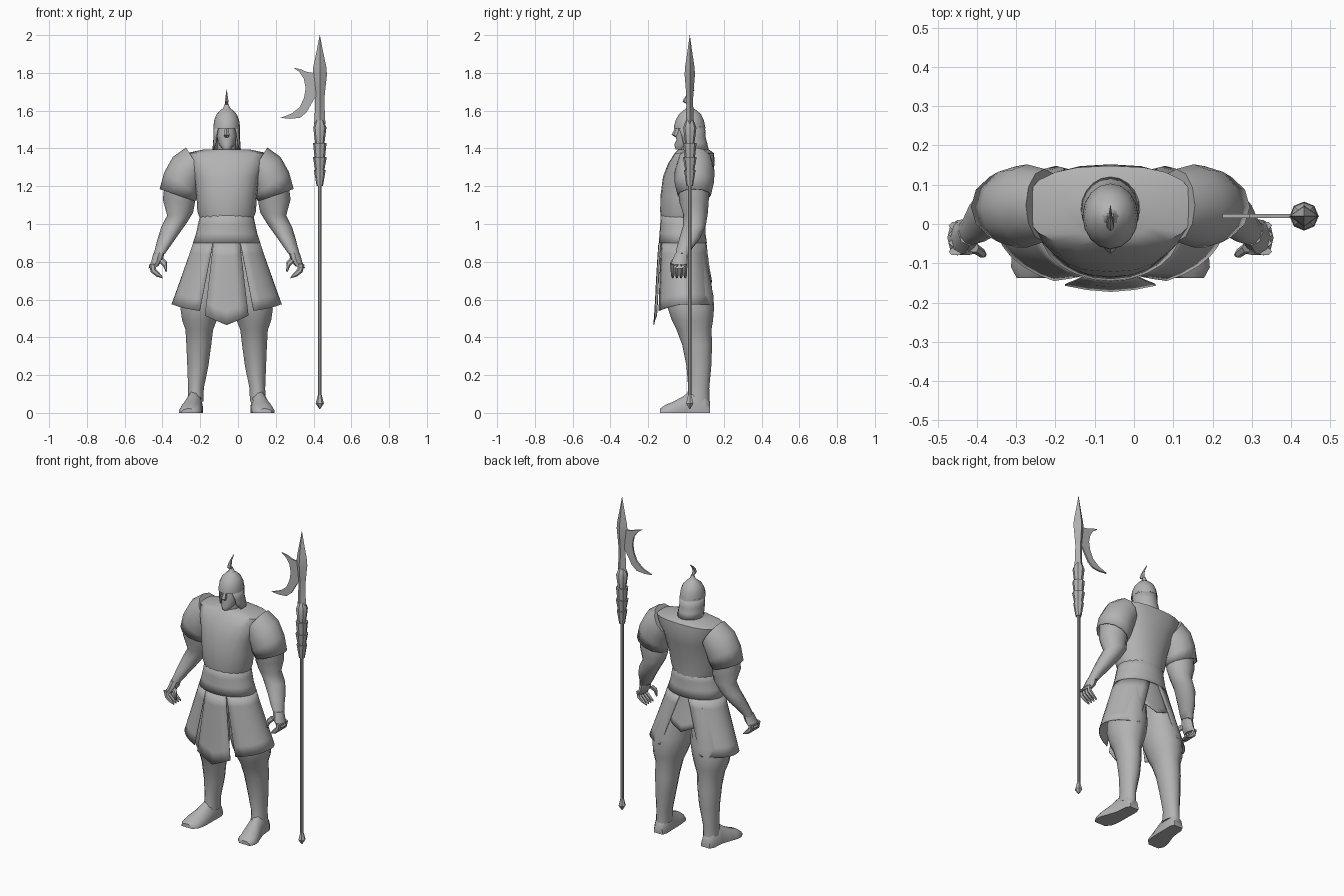
import bpy, bmesh, math
from mathutils import Vector

if "Cube" in bpy.data.objects:
    bpy.data.objects.remove(bpy.data.objects["Cube"])

CX = -0.06  # body centre line
grey = bpy.data.materials.new("grey")
grey.diffuse_color = (0.45, 0.45, 0.45, 1)
grey.use_nodes = True
grey.node_tree.nodes["Principled BSDF"].inputs["Base Color"].default_value = grey.diffuse_color


def finish(name, bm, angle=40, thick=0):
    bmesh.ops.recalc_face_normals(bm, faces=bm.faces)
    me = bpy.data.meshes.new(name)
    bm.to_mesh(me)
    bm.free()
    me.materials.append(grey)
    for p in me.polygons:
        p.use_smooth = True
    me.set_sharp_from_angle(angle=math.radians(angle))
    ob = bpy.data.objects.new(name, me)
    bpy.context.collection.objects.link(ob)
    if thick:
        m = ob.modifiers.new("thickness", 'SOLIDIFY')
        m.thickness = thick
    return ob


def grid(name, rows, closed=True, caps=(True, True), angle=40, thick=0):
    """Skin a list of point rows; closed rows become a tube."""
    bm = bmesh.new()
    vs = [[bm.verts.new(p) for p in r] for r in rows]
    n = len(rows[0])
    for a, b in zip(vs, vs[1:]):
        for i in range(n if closed else n - 1):
            j = (i + 1) % n
            bm.faces.new((a[i], a[j], b[j], b[i]))
    if closed:
        if caps[0]:
            bm.faces.new(vs[0])
        if caps[1]:
            bm.faces.new(vs[-1])
    return finish(name, bm, angle, thick)


def spow(v, p):
    return math.copysign(abs(v) ** p, v)


def level(z, x0, x1, y0, y1, n=16, p=1.0):
    """Horizontal rounded ring filling a box."""
    out = []
    for i in range(n):
        t = 2 * math.pi * i / n
        out.append((CX + (x0 + x1) / 2 + (x1 - x0) / 2 * spow(math.sin(t), p),
                    (y0 + y1) / 2 - (y1 - y0) / 2 * spow(math.cos(t), p), z))
    return out


def slant(s, xo, zo, xi, zi, y0, y1, n=12):
    """Ring spanning an outer and an inner point, and a depth range."""
    out = []
    for i in range(n):
        t = 2 * math.pi * i / n
        k = (1 + math.cos(t)) / 2
        out.append((CX + s * (xi + (xo - xi) * k),
                    (y0 + y1) / 2 + (y1 - y0) / 2 * math.sin(t), zi + (zo - zi) * k))
    return out


# Torso armour
grid("torso", [level(z, -w, w, a, b, 20, p) for z, w, a, b, p in (
    (1.02, .138, -.13, .10, 1), (1.065, .155, -.137, .105, 1), (1.15, .16, -.135, .115, .9),
    (1.25, .175, -.122, .14, .85), (1.32, .20, -.095, .152, .8), (1.375, .215, -.06, .148, .8),
    (1.395, .12, -.04, .12, 1))])

# Skirt
PROFILE = ((1.07, .136, -.132, .10), (.95, .162, -.14, .103), (.85, .195, -.148, .118),
           (.70, .247, -.157, .145), (.575, .292, -.163, .168), (.45, .33, -.172, .18))


def at(z):
    for a, b in zip(PROFILE, PROFILE[1:]):
        if z >= b[0]:
            t = (a[0] - z) / (a[0] - b[0])
            return [u + (v - u) * t for u, v in zip(a, b)]
    return PROFILE[-1]


def skirt_point(th, z, inset=0):
    _, w, f, b = at(z)
    return (CX + (w - inset) * math.sin(th),
            (f + b) / 2 - ((b - f) / 2 - inset) * math.cos(th), z)


def skirt_angle(x, z):
    return math.asin(min(1, x / at(z)[1]))


def panel(name, top, bottom, left, right, n, inset=0, rows=6):
    """left/right give edge angles by t; bottom gives hem height by u."""
    pts = []
    for r in range(rows + 1):
        t = r / rows
        row = []
        for i in range(n + 1):
            u = i / n
            row.append(skirt_point(left(t) + (right(t) - left(t)) * u,
                                   top + (bottom(u) - top) * t, inset))
        pts.append(row)
    grid(name, pts, closed=False, thick=.004)


grid("skirt_waist", [[skirt_point(2 * math.pi * i / 24, z) for i in range(24)]
                     for z in (1.07, 1.0, .95, .9)], caps=(False, False), thick=.004)


def front_edge(t):
    return skirt_angle(.070 + .045 * t, .90 - .385 * t)


panel("skirt_front_panel", .9, lambda u: .465 + .05 * abs(2 * u - 1),
      lambda t: -front_edge(t), front_edge, 4, -.002)
panel("skirt_back_panel", .92, lambda u: .69 + .06 * abs(2 * u - 1),
      lambda t: math.pi - .55, lambda t: math.pi + .55, 4, .008)
for s, side in ((-1, "left"), (1, "right")):
    panel("skirt_panel_" + side, .9, lambda u: .54 + .035 * min(1, u * 2.5),
          lambda t: s * skirt_angle(.073 + .07 * t, .9 - .36 * t),
          lambda t: s * (math.pi - skirt_angle(.03 + .11 * t, .9 - .33 * t)), 12)

# Limbs, one set per side
for s, side in ((-1, "left"), (1, "right")):
    grid("shoulder_guard_" + side, [slant(s, *r) for r in (
        (.215, 1.405, .12, 1.25, -.045, .14), (.285, 1.355, .14, 1.20, -.06, .152),
        (.33, 1.275, .15, 1.155, -.06, .147), (.355, 1.185, .165, 1.12, -.045, .132))],
        caps=(True, False), thick=.004)
    grid("arm_" + side, [slant(s, *r) for r in (
        (.325, 1.24, .16, 1.18, -.045, .125), (.338, 1.13, .17, 1.10, -.035, .12),
        (.315, 1.045, .178, 1.06, -.015, .115), (.346, .985, .215, 1.0, -.015, .105),
        (.366, .92, .265, .93, -.035, .075), (.38, .865, .30, .88, -.05, .035),
        (.39, .83, .325, .845, -.055, .015))])
    grid("palm_" + side, [slant(s, *r, n=8) for r in (
        (.388, .845, .328, .85, -.055, .012), (.40, .80, .34, .805, -.075, .012),
        (.415, .765, .365, .775, -.08, .01))])
    for k in range(4):
        y = -.07 + .022 * k
        grid("finger_%s_%d" % (side, k + 1), [slant(s, a, b, c, d, y - r, y + r, 6)
             for a, b, c, d, r in ((.412, .785, .375, .79, .011), (.402, .745, .375, .762, .011),
                                   (.372, .722, .356, .742, .010), (.338, .712, .34, .722, .005))])
    grid("thumb_" + side, [slant(s, a, b, c, d, y - r, y + r, 6) for a, b, c, d, y, r in (
        (.36, .80, .335, .82, -.06, .013), (.335, .775, .317, .80, -.075, .012),
        (.322, .745, .315, .75, -.078, .005))])
    # Leg, rings given as height, inner x, outer x, front y, back y
    grid("leg_" + side, [level(z, min(s * a, s * b), max(s * a, s * b), f, k, 14)
         for z, a, b, f, k in (
             (.85, .01, .165, -.09, .10), (.62, .015, .24, -.105, .145), (.55, .03, .247, -.095, .148),
             (.49, .05, .238, -.075, .143), (.44, .07, .22, -.05, .135), (.36, .08, .215, -.02, .138),
             (.25, .095, .21, .002, .134), (.13, .12, .205, .012, .123), (.06, .122, .208, .0, .125))])
    # Foot, sections from heel to toe: y, inner x, outer x, height
    foot = []
    for y, a, b, h in ((.128, .135, .195, .06), (.10, .125, .21, .10), (.03, .127, .215, .12),
                       (-.02, .127, .232, .085), (-.07, .13, .25, .058), (-.11, .138, .253, .042),
                       (-.138, .165, .238, .022)):
        m, w = (a + b) / 2, (b - a) / 2
        foot.append([(CX + s * (m + w * c), y, h * k) for c, k in (
            (-1, 0), (-1, .3), (-.75, .75), (-.25, 1), (.25, 1), (.75, .75), (1, .3), (1, 0))])
    grid("foot_" + side, foot, angle=50)

# Neck, face and helmet
grid("neck", [level(z, -.05, .05, -.03, .08, 12) for z in (1.36, 1.47)])
grid("face", [level(z, -w, w, f, b, 12) for z, w, f, b in (
    (1.395, .020, -.055, .0), (1.42, .040, -.062, .04), (1.445, .048, -.05, .06),
    (1.465, .052, -.056, .07), (1.495, .052, -.042, .07), (1.53, .055, -.045, .08))])
grid("nose", [level(z, -w, w, f, -.03, 6) for z, w, f in (
    (1.455, .012, -.05), (1.472, .017, -.076), (1.515, .009, -.055))])
grid("helmet_dome", [level(z, -w, w, f, b, 16) for z, w, f, b in (
    (1.505, .071, -.064, .103), (1.52, .070, -.063, .101), (1.55, .066, -.055, .094),
    (1.58, .054, -.038, .08), (1.602, .034, -.013, .056), (1.618, .012, .01, .03))])
guard = []
for z, w, f, b, start in ((1.515, .070, -.06, .101, .7), (1.46, .070, -.055, .104, .95),
                          (1.43, .073, -.05, .112, .95), (1.395, .075, -.045, .12, 1.25)):
    guard.append([])
    for i in range(13):
        t = start + (2 * math.pi - 2 * start) * i / 12
        guard[-1].append((CX + w * math.sin(t), (f + b) / 2 - (b - f) / 2 * math.cos(t), z))
grid("neck_guard", guard, closed=False, thick=.005)
grid("plume_base", [level(z, -r, r, .02 - r, .02 + r, 8) for z, r in (
    (1.60, .032), (1.615, .018), (1.64, .008))])
grid("plume", [level(z, -w, w, y - d, y + d, 6) for z, w, y, d in (
    (1.632, .007, .018, .008), (1.648, .011, .0, .018), (1.665, .009, .004, .016),
    (1.685, .005, .016, .010), (1.70, .003, .032, .006), (1.712, .001, .046, .001))])

# Halberd
HX, HY = .433, .02


def turned(name, prof, n, ky=1.0, angle=30):
    grid(name, [[(HX + r * math.cos(2 * math.pi * i / n),
                  HY + ky * r * math.sin(2 * math.pi * i / n), z) for i in range(n)]
                for z, r in prof], angle=angle)


turned("shaft", ((.06, .010), (1.25, .010)), 8)
turned("shaft_foot", ((.02, .002), (.05, .022), (.095, .010)), 6)
turned("shaft_collar", ((1.20, .017), (1.285, .031), (1.285, .024), (1.355, .037), (1.355, .028),
                        (1.43, .036), (1.43, .025), (1.51, .035), (1.53, .028), (1.55, .02)), 8)
turned("spear_head", ((1.53, .030), (1.58, .027), (1.66, .024), (1.72, .030), (1.79, .038),
                      (1.83, .035), (1.92, .016), (2.0, .0005)), 4, .72)

# Axe blade outline, extruded flat
outline = ((.43, 1.785), (.40, 1.80), (.365, 1.805), (.33, 1.82), (.294, 1.827), (.325, 1.805),
           (.348, 1.77), (.358, 1.72), (.35, 1.67), (.328, 1.62), (.285, 1.585), (.225, 1.562),
           (.275, 1.557), (.328, 1.562), (.362, 1.59), (.385, 1.63), (.405, 1.665), (.43, 1.69))
bm = bmesh.new()
face = bm.faces.new([bm.verts.new((x, HY - .005, z)) for x, z in outline])
ext = bmesh.ops.extrude_face_region(bm, geom=[face])
bmesh.ops.translate(bm, vec=Vector((0, .01, 0)),
                    verts=[v for v in ext["geom"] if isinstance(v, bmesh.types.BMVert)])
finish("axe_blade", bm, 30)
